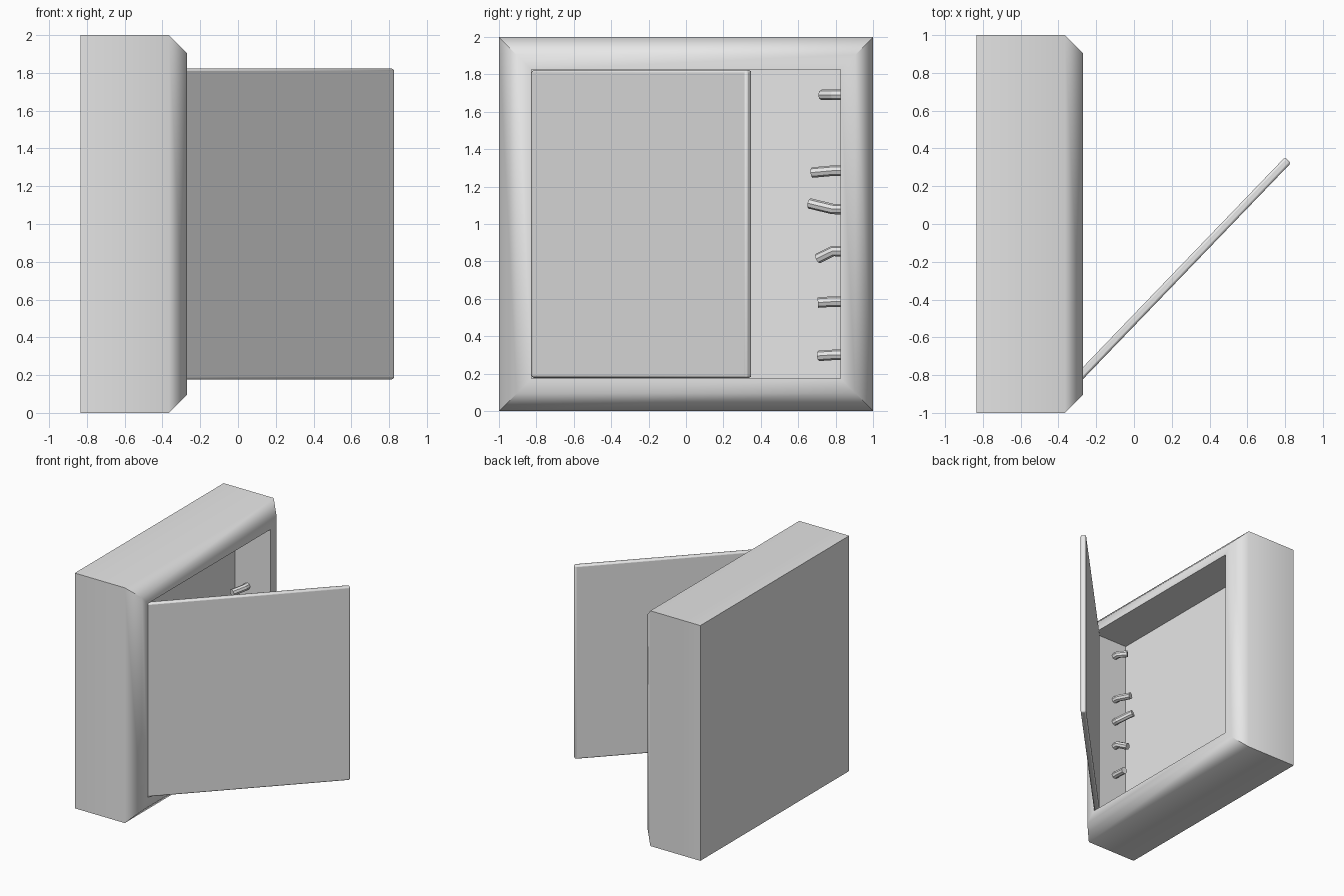
import bpy, bmesh, math
from mathutils import Matrix, Vector

if "Cube" in bpy.data.objects:
    bpy.data.objects.remove(bpy.data.objects["Cube"], do_unlink=True)

# One plain grey for everything
grey = bpy.data.materials.new("light_grey")
grey.use_nodes = True
GREY = (0.8, 0.8, 0.8, 1)
grey.diffuse_color = GREY
grey.node_tree.nodes["Principled BSDF"].inputs["Base Color"].default_value = GREY


def add_object(name, data):
    obj = bpy.data.objects.new(name, data)
    bpy.context.collection.objects.link(obj)
    data.materials.append(grey)
    return obj


def mesh_object(name, bm):
    bmesh.ops.recalc_face_normals(bm, faces=bm.faces)
    mesh = bpy.data.meshes.new(name)
    bm.to_mesh(mesh)
    bm.free()
    return add_object(name, mesh)


def smooth(obj, degrees):
    bpy.ops.object.select_all(action="DESELECT")
    obj.select_set(True)
    bpy.context.view_layer.objects.active = obj
    bpy.ops.object.shade_smooth_by_angle(angle=math.radians(degrees))


# Cabinet: square rings from the back, round the chamfered rim, into the recess
bm = bmesh.new()
rings = []
for x, half in [(-0.835, 1), (-0.365, 1), (-0.27, 0.905), (-0.27, 0.825), (-0.605, 0.825)]:
    corners = [(-1, -1), (1, -1), (1, 1), (-1, 1)]
    rings.append([bm.verts.new((x, a * half, 1 + b * half)) for a, b in corners])
for r, s in zip(rings, rings[1:]):
    for i in range(4):
        j = (i + 1) % 4
        bm.faces.new((r[i], r[j], s[j], s[i]))
bm.faces.new(rings[0])
bm.faces.new(rings[-1])
cabinet = mesh_object("cabinet", bm)
smooth(cabinet, 50)

# Open door: thin slab hinged at the front edge of the recess
ANGLE, LENGTH, THICK, HEIGHT = math.radians(46.1), 1.6, 0.044, 1.645
swing = Vector((math.cos(ANGLE), math.sin(ANGLE), 0))
centre = Vector((0.815, 0.338, 1)) - swing * LENGTH / 2
bm = bmesh.new()
bmesh.ops.create_cube(bm, size=1, matrix=Matrix.Translation(centre)
                      @ Matrix.Rotation(ANGLE, 4, "Z")
                      @ Matrix.Diagonal((LENGTH, THICK, HEIGHT, 1)))
door = mesh_object("door", bm)
bevel = door.modifiers.new("rounded_edges", "BEVEL")
bevel.width = 0.012
bevel.segments = 2
smooth(door, 40)

# Bent pegs on both inner side walls: height, reach, depth shift, height shift
pegs = [
    (1.69, 0.10, -0.05, 0.0),
    (1.285, 0.15, -0.04, -0.01),
    (1.08, 0.165, -0.05, 0.03),
    (0.855, 0.12, -0.035, -0.04),
    (0.585, 0.12, 0.0, -0.005),
    (0.3, 0.115, -0.03, -0.005),
]
for side, label in ((1, "back"), (-1, "front")):
    for n, (z, reach, dx, dz) in enumerate(pegs, 1):
        curve = bpy.data.curves.new(f"{label}_peg_{n}", "CURVE")
        curve.dimensions = "3D"
        curve.bevel_depth = 0.028
        curve.bevel_resolution = 2
        curve.use_fill_caps = True
        path = [(-0.49, 0.83, z), (-0.49, 0.785, z), (-0.49 + dx, 0.825 - reach, z + dz)]
        spline = curve.splines.new("POLY")
        spline.points.add(len(path) - 1)
        for point, (x, y, h) in zip(spline.points, path):
            point.co = (x, side * y, h, 1)
        spline.use_smooth = False
        add_object(f"{label}_peg_{n}", curve)
